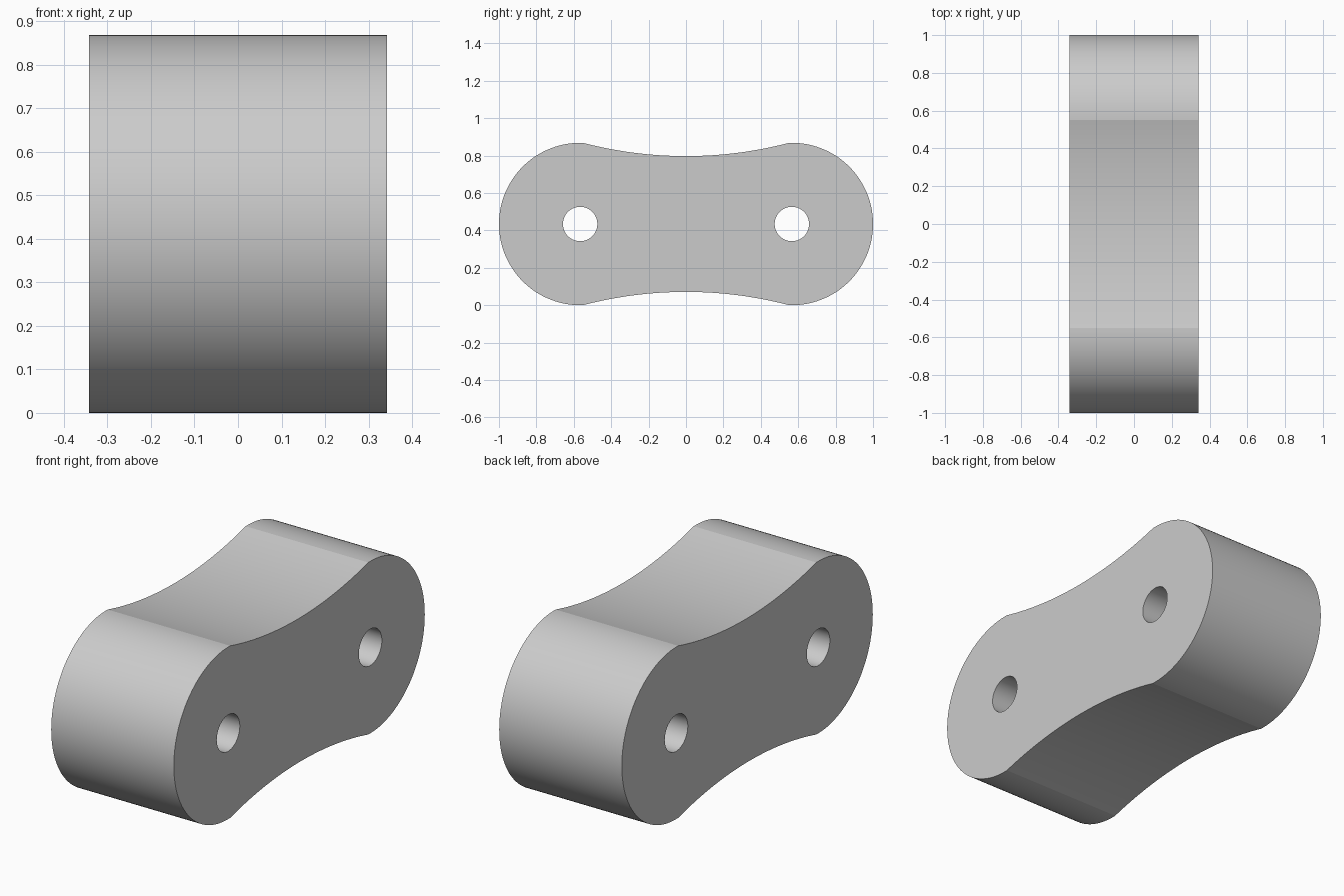
import bpy
import bmesh
from math import pi, sin, cos, asin, radians

if "Cube" in bpy.data.objects:
    bpy.data.objects.remove(bpy.data.objects["Cube"])

RADIUS = 0.434       # rounded ends, also half the height
CENTRE = 0.566       # distance of each hole from the middle
HOLE = 0.092
WAIST = 0.363        # half height at the middle
HALF_WIDTH = 0.342
CORNER = 0.55        # where the waist arc meets the rounded end


def arc(cy, cz, radius, start, end, steps):
    """Points along an arc in the y-z plane, without the last one."""
    angles = [start + (end - start) * i / steps for i in range(steps)]
    return [(cy + radius * cos(a), cz + radius * sin(a)) for a in angles]


# Outline: one rounded end and one concave waist, repeated by half a turn
lean = asin((CENTRE - CORNER) / RADIUS)
sag = RADIUS * cos(lean) - WAIST
waist_radius = (CORNER ** 2 + sag ** 2) / (2 * sag)
swing = asin(CORNER / waist_radius)
half = arc(CENTRE, 0, RADIUS, -pi / 2 - lean, pi / 2 + lean, 64)
half += arc(0, WAIST + waist_radius, waist_radius,
            -pi / 2 + swing, -pi / 2 - swing, 32)
outline = half + [(-y, -z) for y, z in half]
holes = [arc(side * CENTRE, 0, HOLE, 0, 2 * pi, 48) for side in (-1, 1)]

# Fill the pierced profile and extrude it across the width
bm = bmesh.new()
edges = []
for loop in [outline] + holes:
    verts = [bm.verts.new((-HALF_WIDTH, y, z + RADIUS)) for y, z in loop]
    edges += [bm.edges.new((v, verts[i - 1])) for i, v in enumerate(verts)]
bmesh.ops.triangle_fill(bm, edges=edges, use_beauty=True, normal=(-1, 0, 0))
result = bmesh.ops.extrude_face_region(bm, geom=bm.faces[:],
                                       use_keep_orig=True)
moved = [g for g in result["geom"] if isinstance(g, bmesh.types.BMVert)]
bmesh.ops.translate(bm, verts=moved, vec=(2 * HALF_WIDTH, 0, 0))
bmesh.ops.recalc_face_normals(bm, faces=bm.faces[:])

mesh = bpy.data.meshes.new("link_block")
bm.to_mesh(mesh)
bm.free()
link = bpy.data.objects.new("link_block", mesh)
bpy.context.collection.objects.link(link)

# Plain grey material
grey = bpy.data.materials.new("light_grey")
grey.use_nodes = True
colour = (0.6, 0.6, 0.6, 1)
grey.diffuse_color = colour
grey.node_tree.nodes["Principled BSDF"].inputs["Base Color"].default_value = colour
mesh.materials.append(grey)

# Smooth curves with sharp rims and waist corners
bpy.ops.object.select_all(action="DESELECT")
link.select_set(True)
bpy.context.view_layer.objects.active = link
bpy.ops.object.shade_smooth_by_angle(angle=radians(10))
